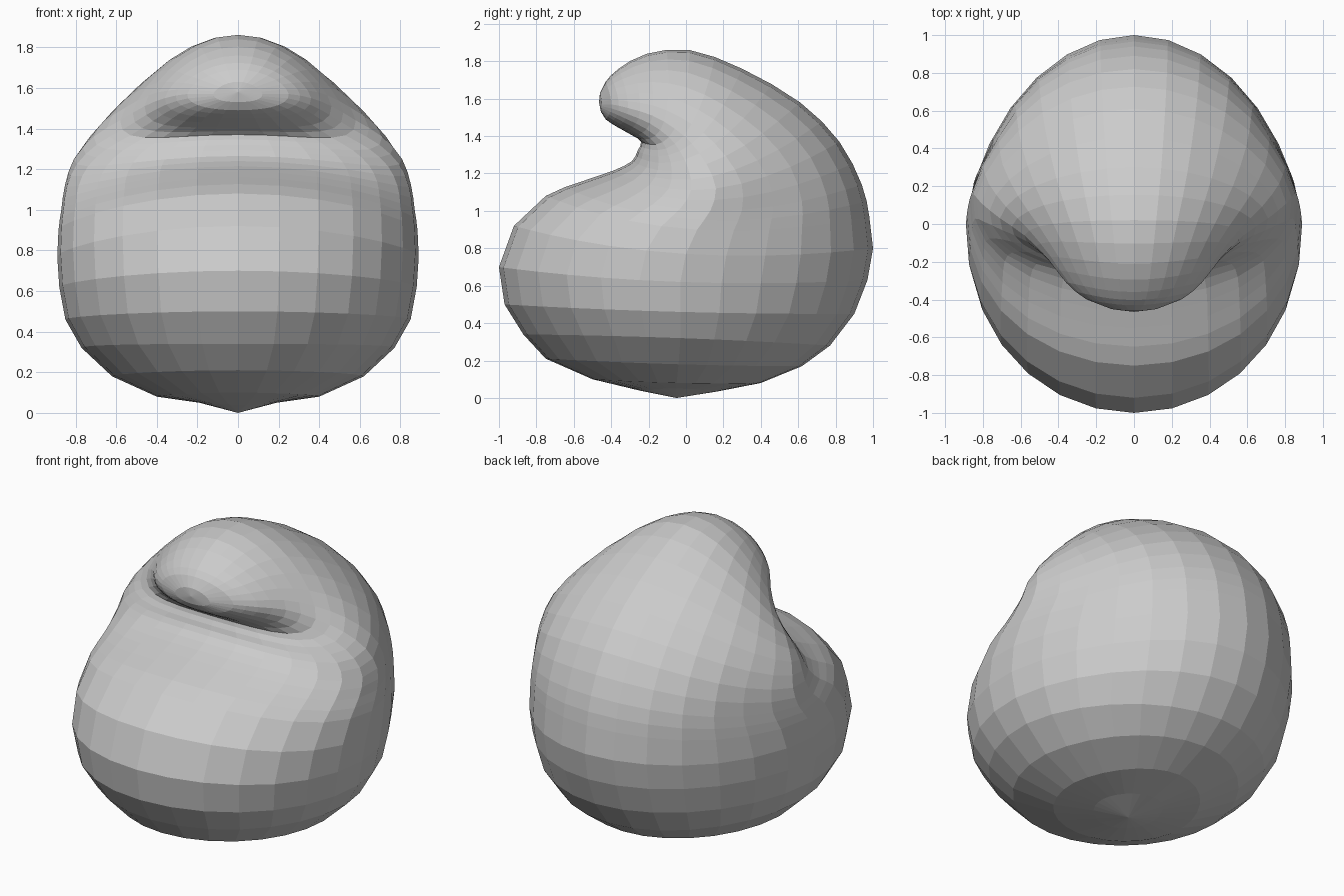
import bpy, bmesh, math

if "Cube" in bpy.data.objects:
    bpy.data.objects.remove(bpy.data.objects["Cube"])

SEGMENTS = 28

# Fan of cross-sections from the hooked tip to the base:
# (front y, z), (back y, z), (widest point y, z), half width
SECTIONS = [
    ((-.455, 1.53), (-.46, 1.63), (-.45, 1.57), .12),
    ((-.43, 1.49), (-.43, 1.69), (-.40, 1.57), .25),
    ((-.37, 1.45), (-.36, 1.76), (-.31, 1.55), .36),
    ((-.29, 1.405), (-.21, 1.84), (-.18, 1.51), .46),
    ((-.24, 1.37), (.02, 1.86), (-.06, 1.44), .58),
    ((-.26, 1.32), (.30, 1.76), (.03, 1.36), .71),
    ((-.29, 1.265), (.61, 1.58), (.11, 1.25), .81),
    ((-.39, 1.215), (.82, 1.37), (.16, 1.12), .86),
    ((-.55, 1.16), (.94, 1.14), (.13, 1.00), .875),
    ((-.75, 1.08), (.98, .97), (.06, .90), .885),
    ((-.92, .92), (1.0, .80), (.00, .77), .89),
    ((-1.0, .70), (.97, .63), (-.03, .62), .88),
    ((-.97, .50), (.90, .45), (-.03, .46), .85),
    ((-.87, .34), (.77, .28), (-.03, .32), .77),
    ((-.75, .21), (.62, .17), (-.04, .18), .62),
    ((-.50, .10), (.40, .08), (-.05, .08), .40),
    ((-.25, .04), (.17, .035), (-.05, .05), .19),
]
TIP, BASE = (0, -.465, 1.58), (0, -.05, 0)
FINE_ROWS = 10          # upper sections get an extra row in between


def section_point(section, a):
    """Bowed oval through the front, side and back points."""
    front, back, side, width = section
    c, s = math.cos(a), math.sin(a)
    y, z = (m * s * s + (f + b) / 2 * c * c + (f - b) / 2 * c
            for f, b, m in zip(front, back, side))
    # slightly fuller front, narrower back, shallow dent behind each side
    taper = 1 + .09 * min(c, 0) + .03 * max(c, 0)
    dent = 1 - .05 * math.exp(-((y - .45) ** 2 + (z - 1.08) ** 2) / .05)
    return (width * s * taper * dent, y, z)


def section_points(section):
    return [section_point(section, 2 * math.pi * i / SEGMENTS) for i in range(SEGMENTS)]


# Rows of points, with smoothly interpolated rows in the upper part
base_rows = [section_points(s) for s in SECTIONS]
rows = [base_rows[0]]
for k in range(1, len(base_rows)):
    if 2 <= k < FINE_ROWS:
        quad = base_rows[k - 2:k + 2]
        rows.append([tuple((9 * (b + c) - a - d) / 16 for a, b, c, d in zip(*pts))
                     for pts in zip(*quad)])
    rows.append(base_rows[k])

# Hooked, rounded body
bm = bmesh.new()
rings = [[bm.verts.new(p) for p in row] for row in rows]
for upper, lower in zip(rings, rings[1:]):
    for i in range(SEGMENTS):
        j = (i + 1) % SEGMENTS
        bm.faces.new((upper[i], upper[j], lower[j], lower[i]))

# Close the hook tip and the base point
for ring, pole in ((rings[0], TIP), (rings[-1], BASE)):
    p = bm.verts.new(pole)
    for i in range(SEGMENTS):
        bm.faces.new((ring[i], ring[(i + 1) % SEGMENTS], p))
bmesh.ops.recalc_face_normals(bm, faces=bm.faces)

mesh = bpy.data.meshes.new("curled_body")
bm.to_mesh(mesh)
bm.free()
body = bpy.data.objects.new("curled_body", mesh)
bpy.context.collection.objects.link(body)
